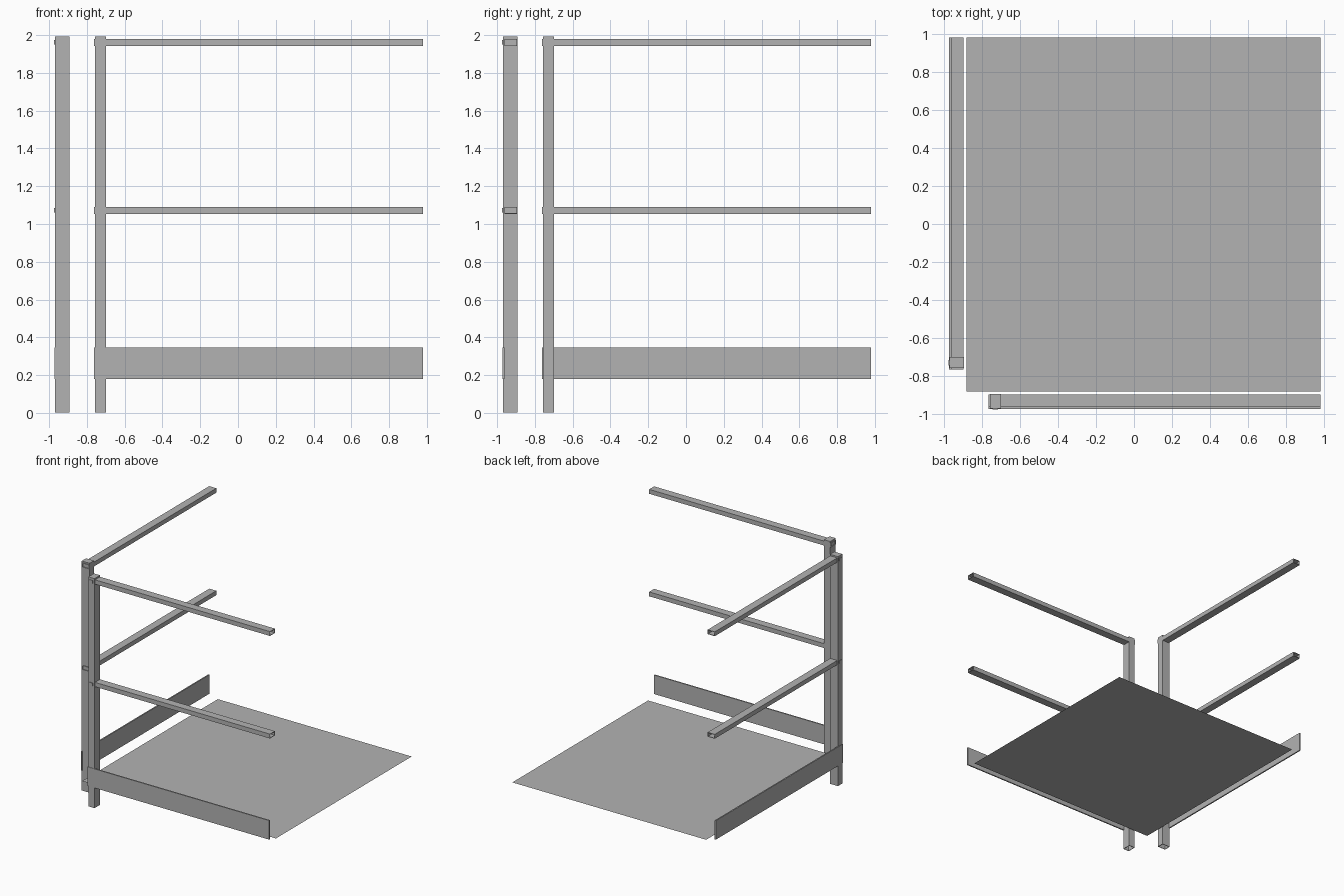
import bpy, bmesh
from mathutils import Vector

cube = bpy.data.objects.get("Cube")
if cube:
    bpy.data.objects.remove(cube)

grey = bpy.data.materials.new("plain grey")
grey.use_nodes = True
grey.diffuse_color = (0.45, 0.45, 0.45, 1)
grey.node_tree.nodes["Principled BSDF"].inputs["Base Color"].default_value = (0.45, 0.45, 0.45, 1)


def box(name, lo, hi, swap=False, open_dirs=(), wall=0.006):
    """Box between two corners; swap trades x and y; faces toward open_dirs are removed to leave a hollow section."""
    def place(p):
        return Vector((p[1], p[0], p[2])) if swap else Vector(p)
    lo, hi = place(lo), place(hi)
    bm = bmesh.new()
    bmesh.ops.create_cube(bm, size=1)
    for v in bm.verts:
        v.co = Vector([(a + b) / 2 + c * (b - a) for a, b, c in zip(lo, hi, v.co)])
    bmesh.ops.recalc_face_normals(bm, faces=bm.faces)
    dirs = [place(d) for d in open_dirs]
    gone = [f for f in bm.faces if any(f.normal.dot(d) > 0.9 for d in dirs)]
    if gone:
        bmesh.ops.delete(bm, geom=gone, context='FACES')
    mesh = bpy.data.meshes.new(name)
    bm.to_mesh(mesh)
    bm.free()
    mesh.materials.append(grey)
    obj = bpy.data.objects.new(name, mesh)
    bpy.context.collection.objects.link(obj)
    if gone:
        mod = obj.modifiers.new("wall", 'SOLIDIFY')
        mod.thickness = wall
        mod.offset = -1
    return obj


# Floor sheet
bpy.ops.mesh.primitive_plane_add(size=1.86, location=(0.05, 0.05, 0.155))
floor = bpy.context.object
floor.name = "floor_sheet"
floor.data.materials.append(grey)

# Two matching guard frames, one along the front and one along the right side
START, END = -0.763, 0.98
for side, swap in (("front", False), ("right", True)):
    box(side + "_post", (-0.757, -0.969, 0.003), (-0.698, -0.893, 1.993), swap, [(0, 0, -1)])
    box(side + "_toe_board", (START, -0.972, 0.18), (END, -0.961, 0.345), swap)
    for level, z in (("middle", 1.072), ("top", 1.961)):
        box(f"{side}_{level}_rail", (START, -0.962, z - 0.019), (END, -0.894, z + 0.019),
            swap, [(1, 0, 0), (-1, 0, 0)])
        # Square pin head on the outside of the post
        box(f"{side}_{level}_pin", (-0.742, -0.973, z - 0.012), (-0.713, -0.968, z + 0.012), swap)
